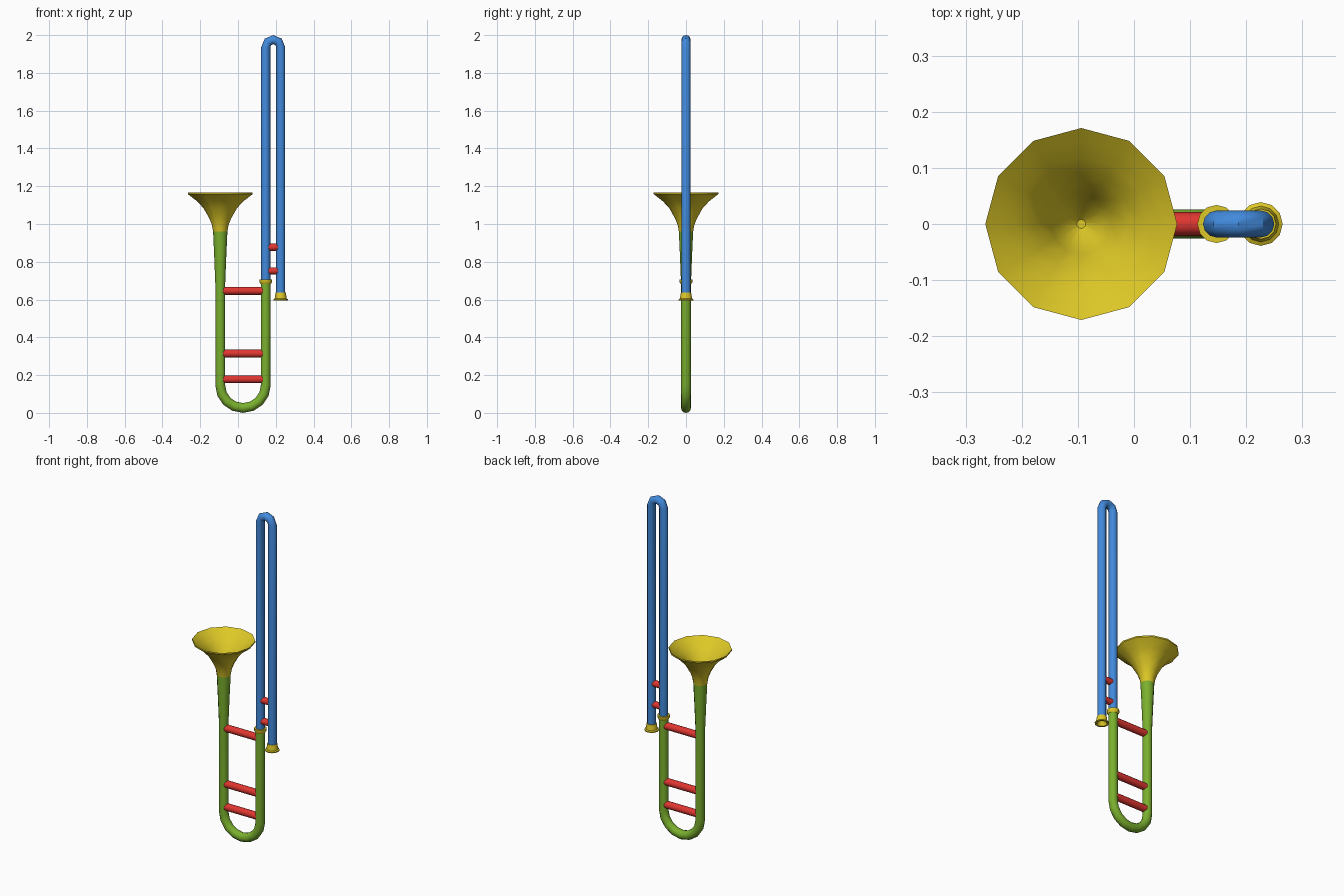
import bpy, bmesh, math
from mathutils import Vector

if "Cube" in bpy.data.objects:
    bpy.data.objects.remove(bpy.data.objects["Cube"])

BELL_X, MID_X, SLIDE_X = -0.094, 0.147, 0.226
SIDES = 12


def material(name, rgb):
    m = bpy.data.materials.new(name)
    m.diffuse_color = (*rgb, 1)
    m.use_nodes = True
    m.node_tree.nodes["Principled BSDF"].inputs["Base Color"].default_value = m.diffuse_color
    return m


YELLOW = material("yellow brass", (0.73, 0.58, 0.02))
GREEN = material("green", (0.195, 0.43, 0.027))
BLUE = material("blue", (0.054, 0.254, 0.716))
RED = material("red", (0.745, 0.037, 0.03))


def rings_to_object(name, rings, mat, closed=False):
    """Skin a list of equal vertex rings; cap the ends unless the profile is closed."""
    bm = bmesh.new()
    loops = [[bm.verts.new(p) for p in ring] for ring in rings]
    pairs = list(zip(loops, loops[1:]))
    if closed:
        pairs.append((loops[-1], loops[0]))
    else:
        bm.faces.new(loops[0])
        bm.faces.new(loops[-1])
    for a, b in pairs:
        n = len(a)
        for i in range(n):
            j = (i + 1) % n
            bm.faces.new((a[i], a[j], b[j], b[i]))
    bmesh.ops.recalc_face_normals(bm, faces=bm.faces)
    mesh = bpy.data.meshes.new(name)
    bm.to_mesh(mesh)
    bm.free()
    mesh.materials.append(mat)
    ob = bpy.data.objects.new(name, mesh)
    bpy.context.collection.objects.link(ob)
    return ob


def ring(center, u, v, r):
    return [center + r * (math.cos(t) * u + math.sin(t) * v)
            for t in (2 * math.pi * i / SIDES for i in range(SIDES))]


X, Y, Z = Vector((1, 0, 0)), Vector((0, 1, 0)), Vector((0, 0, 1))


def lathe(name, x, profile, mat, closed=False):
    """Turn (radius, height) points about a vertical axis."""
    return rings_to_object(name, [ring(Vector((x, 0, z)), X, Y, r) for r, z in profile], mat, closed)


def u_tube(name, x0, x1, bend_z, up, steps, r, left_leg, right_leg, mat):
    """Tube of two vertical legs, given as (height, radius), joined by a half-circle bend."""
    cx, rad = (x0 + x1) / 2, (x1 - x0) / 2
    rings = [ring(Vector((x0, 0, z)), -X, Y, lr) for z, lr in left_leg]
    for i in range(steps + 1):
        a = math.pi * (1 - i / steps)
        d = Vector((math.cos(a), 0, up * math.sin(a)))
        rings.append(ring(Vector((cx, 0, bend_z)) + d * rad, d, Y, r))
    rings += [ring(Vector((x1, 0, z)), X, Y, lr) for z, lr in right_leg]
    return rings_to_object(name, rings, mat)


def brace(name, x0, x1, z, r):
    rings_to_object(name, [ring(Vector((x, 0, z)), Y, Z, r) for x in (x0, x1)], RED)


# main tube, widening toward the bell
u_tube("main_tube", BELL_X, MID_X, 0.1465, -1, 8, 0.026,
       [(0.962, 0.038), (0.83, 0.032), (0.68, 0.026)], [(0.69, 0.026)], GREEN)

# slide
u_tube("slide_tube", MID_X, SLIDE_X, 1.9365, 1, 4, 0.024,
       [(0.68, 0.024)], [(0.625, 0.024)], BLUE)

# bell: outer skin, rim, then inner skin down to a narrow throat
lathe("bell", BELL_X, [(0.038, 0.96), (0.044, 0.995), (0.058, 1.03), (0.088, 1.083),
                       (0.122, 1.12), (0.171, 1.158), (0.171, 1.166), (0.149, 1.148),
                       (0.119, 1.123), (0.084, 1.086), (0.054, 1.033), (0.040, 0.998),
                       (0.008, 0.965)], YELLOW)

# collar between main tube and slide
lathe("slide_collar", MID_X, [(0.027, 0.682), (0.034, 0.693), (0.034, 0.707), (0.025, 0.707)], YELLOW)

# hollow mouthpiece
lathe("mouthpiece", SLIDE_X, [(0.024, 0.637), (0.027, 0.637), (0.032, 0.605), (0.039, 0.601),
                              (0.039, 0.595), (0.028, 0.595), (0.022, 0.615), (0.006, 0.63)], YELLOW)

# braces across the main tube and the slide
for i, z in enumerate((0.178, 0.314, 0.646)):
    brace(f"body_brace_{i + 1}", BELL_X + 0.015, MID_X - 0.015, z, 0.021)
for i, z in enumerate((0.752, 0.877)):
    brace(f"slide_brace_{i + 1}", MID_X + 0.01, SLIDE_X - 0.01, z, 0.019)

# smooth shading with sharp edges kept
bpy.ops.object.select_all(action='SELECT')
bpy.context.view_layer.objects.active = bpy.context.collection.objects[0]
bpy.ops.object.shade_smooth_by_angle(angle=math.radians(40))
